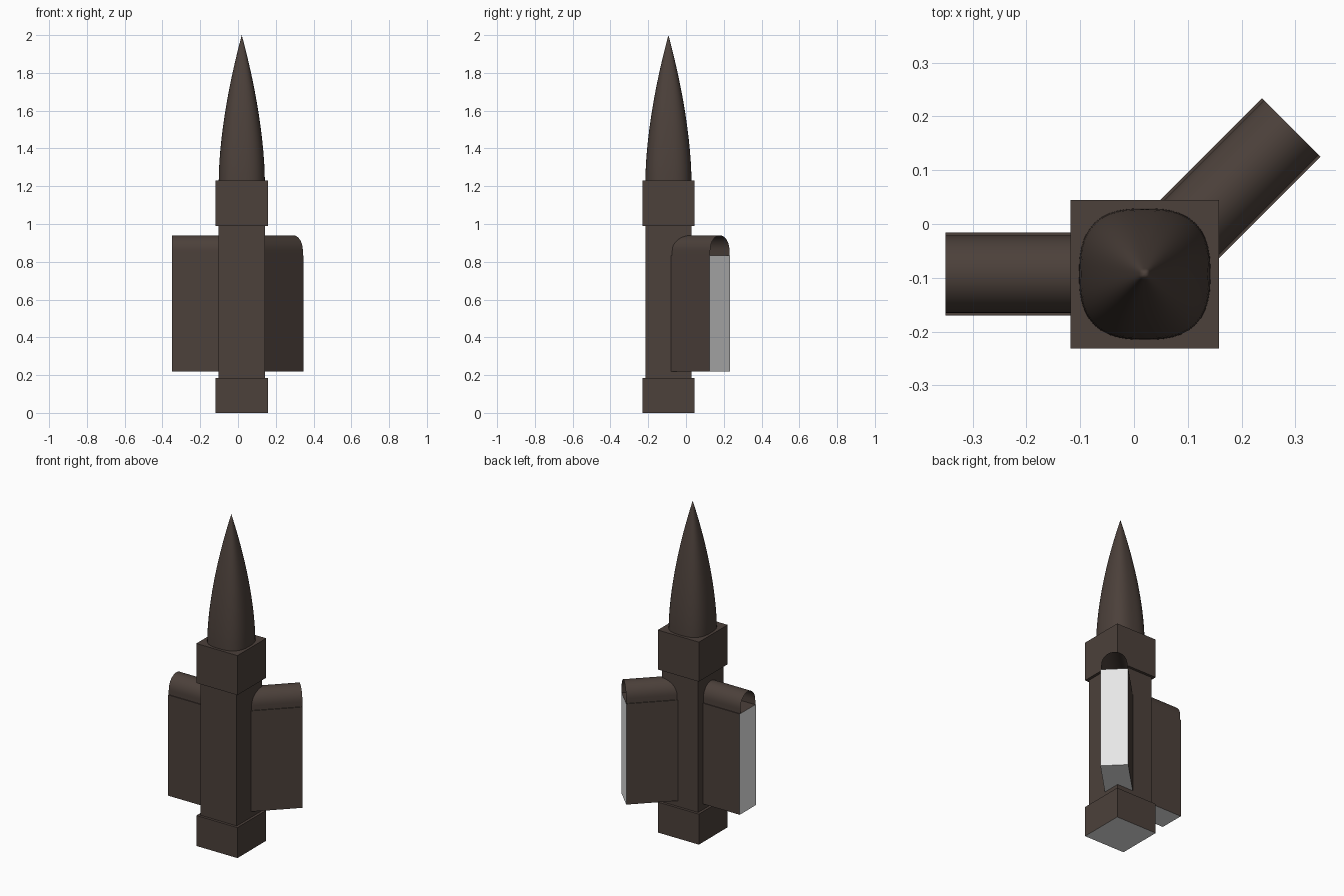
import bpy, bmesh, math
from mathutils import Matrix, Vector

if "Cube" in bpy.data.objects:
    bpy.data.objects.remove(bpy.data.objects["Cube"])

CX, CY = 0.02, -0.093   # tower axis


def material(name, rgb):
    m = bpy.data.materials.new(name)
    m.diffuse_color = (*rgb, 1.0)
    m.use_nodes = True
    m.node_tree.nodes["Principled BSDF"].inputs["Base Color"].default_value = m.diffuse_color
    return m


BROWN = material("dark_brown", (0.072, 0.052, 0.043))
GREY = material("light_grey", (0.8, 0.8, 0.8))


def finish(name, bm, angle=0.0):
    """Place the part on the tower axis, turned about z."""
    bm.transform(Matrix.Translation((CX, CY, 0)) @ Matrix.Rotation(angle, 4, 'Z'))
    me = bpy.data.meshes.new(name)
    bm.to_mesh(me)
    bm.free()
    me.materials.append(BROWN)
    me.materials.append(GREY)
    ob = bpy.data.objects.new(name, me)
    bpy.context.collection.objects.link(ob)
    return ob


def smooth(ob, degrees):
    bpy.ops.object.select_all(action='DESELECT')
    ob.select_set(True)
    bpy.context.view_layer.objects.active = ob
    bpy.ops.object.shade_smooth_by_angle(angle=math.radians(degrees))


def box(name, x0, x1, half_y, z0, z1, grey=(), angle=0.0):
    """Box whose faces pointing along the grey directions are grey."""
    bm = bmesh.new()
    bmesh.ops.create_cube(bm, size=1)
    for v in bm.verts:
        v.co = ((x0 + x1) / 2 + v.co.x * (x1 - x0), v.co.y * 2 * half_y,
                (z0 + z1) / 2 + v.co.z * (z1 - z0))
    bm.normal_update()
    for f in bm.faces:
        f.material_index = int(any(f.normal.dot(Vector(d)) > 0.9 for d in grey))
    return finish(name, bm, angle)


DOWN, OUT = (0, 0, -1), (1, 0, 0)

# Square tower: plinth, shaft and upper block
box("plinth", -0.138, 0.138, 0.138, 0.0, 0.185, [DOWN])
box("shaft", -0.122, 0.122, 0.122, 0.185, 0.99)
box("upper_block", -0.138, 0.138, 0.138, 0.99, 1.23)


# Pointed spire with a rounded-square section
def spire():
    bm = bmesh.new()
    n, rows, z0, z1, power = 48, 20, 1.23, 2.0, 2.7
    rings = []
    for i in range(rows):
        t = i / rows
        r = 0.122 * (1 - t ** 1.7)
        ring = []
        for k in range(n):
            a = 2 * math.pi * k / n
            c, s = math.cos(a), math.sin(a)
            d = r / (abs(c) ** power + abs(s) ** power) ** (1 / power)
            ring.append(bm.verts.new((d * c, d * s, z0 + t * (z1 - z0))))
        rings.append(ring)
    tip = bm.verts.new((0, 0, z1))
    for k in range(n):
        j = (k + 1) % n
        for a, b in zip(rings, rings[1:]):
            bm.faces.new((a[k], a[j], b[j], b[k]))
        bm.faces.new((rings[-1][k], rings[-1][j], tip))
    smooth(finish("spire", bm), 40)


spire()


# Vaulted wing roof, open at the outer end
def roof(name, x0, x1, angle):
    bm = bmesh.new()
    half, z0, z1, top, n = 0.072, 0.832, 0.86, 0.94, 20
    section = [(half, z0)]
    for k in range(n + 1):
        a = math.pi * k / n
        section.append((half * math.cos(a), z1 + (top - z1) * math.sin(a)))
    section.append((-half, z0))
    inner = [bm.verts.new((x0, y, z)) for y, z in section]
    outer = [bm.verts.new((x1, y, z)) for y, z in section]
    for k in range(len(section) - 1):
        bm.faces.new((inner[k], outer[k], outer[k + 1], inner[k + 1]))
    smooth(finish(name, bm, angle), 40)


# Two wings: one to the left, one diagonally to the back right
for side, angle, reach in (("left", math.pi, 0.37), ("diagonal", math.pi / 4, 0.385)):
    box(side + "_wing", 0.09, reach, 0.077, 0.22, 0.832, [DOWN, OUT], angle)
    roof(side + "_wing_roof", 0.09, reach, angle)
